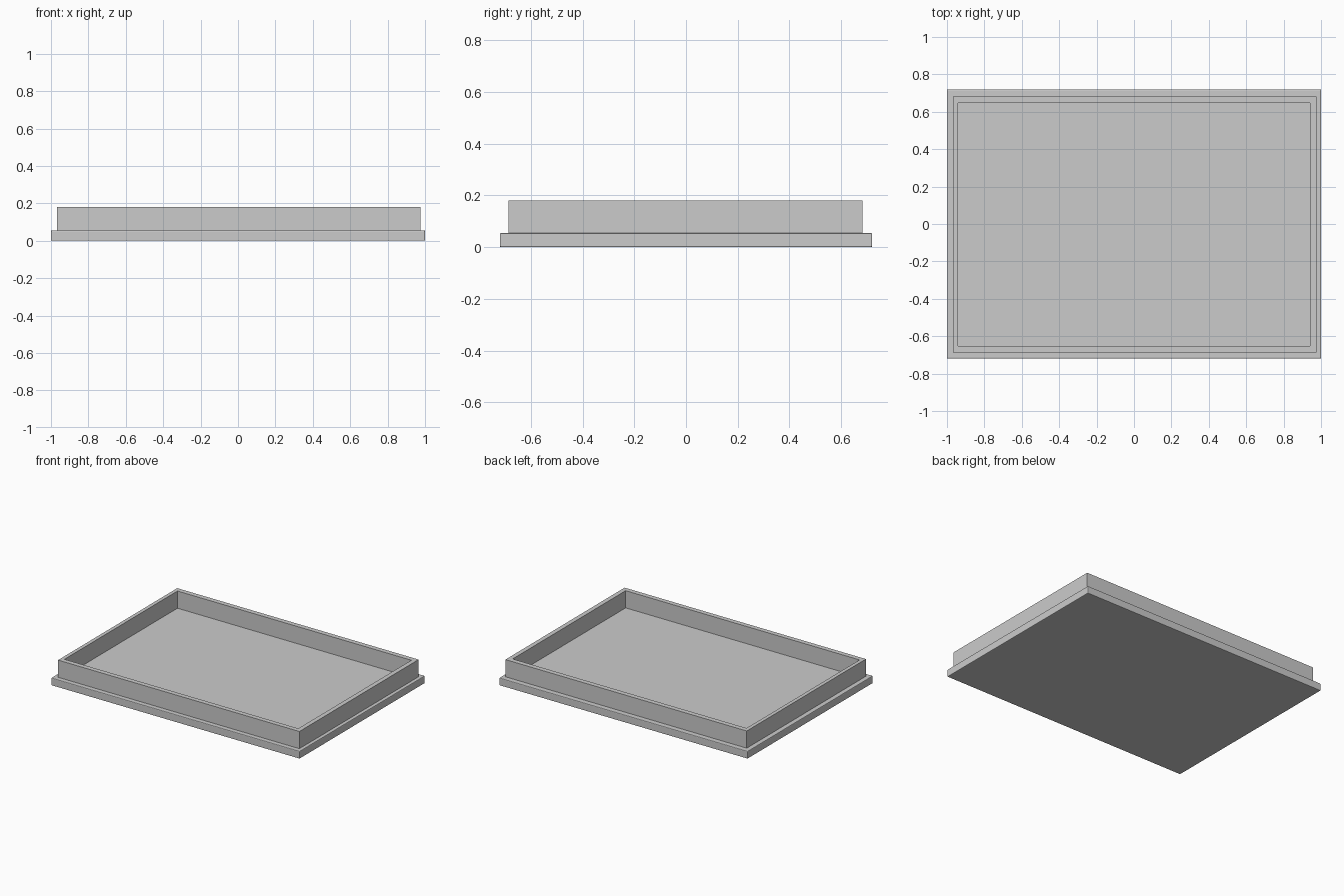
import bpy, bmesh

if "Cube" in bpy.data.objects:
    bpy.data.objects.remove(bpy.data.objects["Cube"])


def make_object(name, bm):
    bmesh.ops.recalc_face_normals(bm, faces=bm.faces)
    mesh = bpy.data.meshes.new(name)
    bm.to_mesh(mesh)
    bm.free()
    obj = bpy.data.objects.new(name, mesh)
    bpy.context.collection.objects.link(obj)
    return obj


def ring(bm, x0, x1, y0, y1, z):
    return [bm.verts.new((x, y, z)) for x, y in ((x0, y0), (x1, y0), (x1, y1), (x0, y1))]


def bridge(bm, a, b):
    for i in range(4):
        j = (i + 1) % 4
        bm.faces.new((a[i], a[j], b[j], b[i]))


# Base plate with a fine chamfer on every edge
BASE_TOP = 0.055
bm = bmesh.new()
bottom = ring(bm, -1, 1, -0.72, 0.72, 0)
top = ring(bm, -1, 1, -0.72, 0.72, BASE_TOP)
bm.faces.new(bottom)
bm.faces.new(top)
bridge(bm, bottom, top)
base = make_object("base_plate", bm)
bevel = base.modifiers.new("edge_chamfer", "BEVEL")
bevel.width = 0.005
bevel.segments = 2

# Raised rim: one closed rectangular frame standing on the plate
outer = (-0.967, 0.975, -0.687, 0.683)
inner = (-0.94, 0.942, -0.652, 0.647)
bm = bmesh.new()
loops = [ring(bm, *outer, BASE_TOP), ring(bm, *outer, 0.18),
         ring(bm, *inner, 0.18), ring(bm, *inner, BASE_TOP)]
for i in range(4):
    bridge(bm, loops[i], loops[(i + 1) % 4])
make_object("raised_rim", bm)
